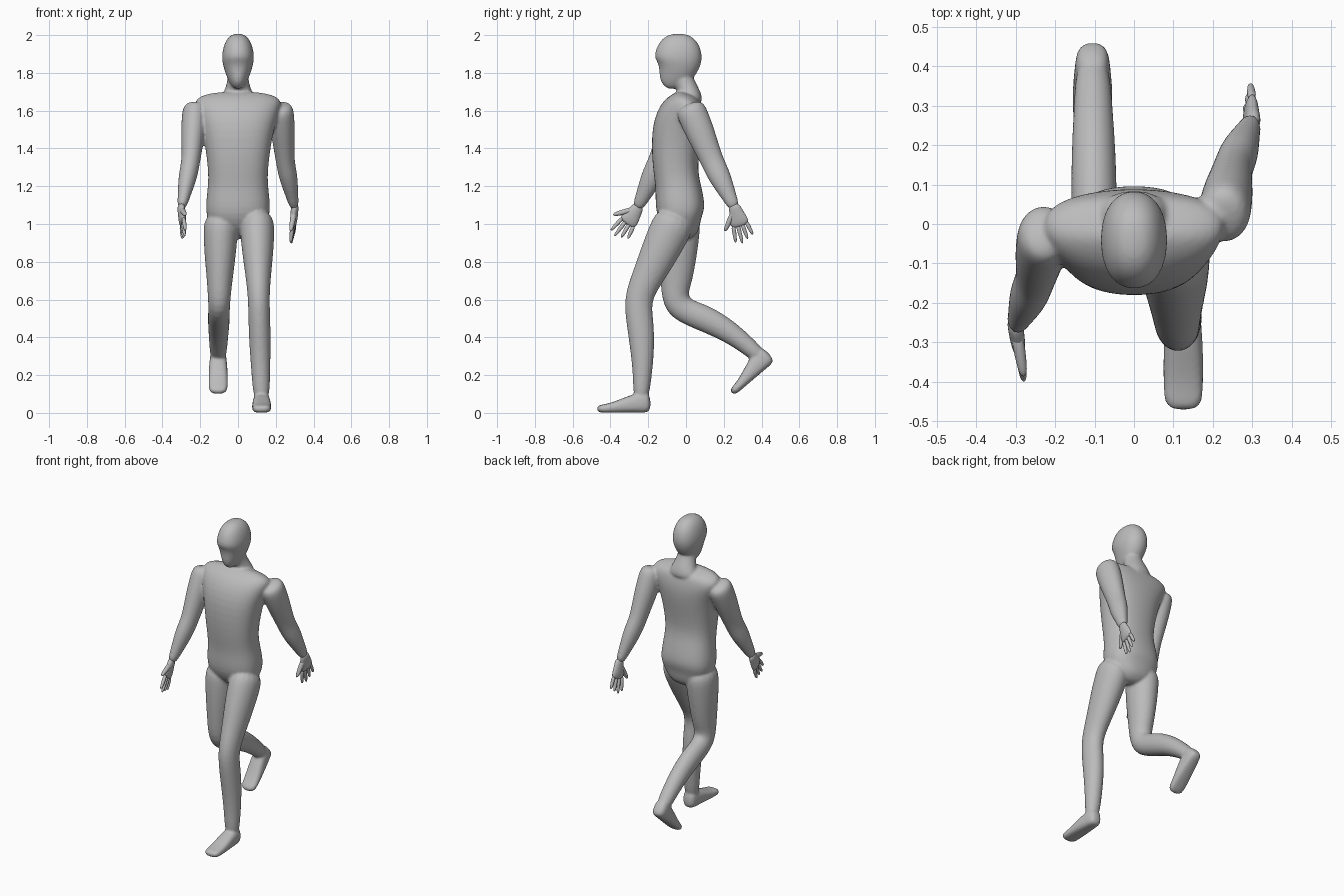
import bpy, bmesh, math
from mathutils import Vector, Matrix

cube = bpy.data.objects.get("Cube")
if cube:
    bpy.data.objects.remove(cube)

shade = (.5, .5, .5, 1)
grey = bpy.data.materials.new("plain_grey")
grey.use_nodes = True
grey.diffuse_color = shade
grey.node_tree.nodes["Principled BSDF"].inputs["Base Color"].default_value = shade


def loft(bm, sections, side=(1, 0, 0), sides=16, power=2, matrix=Matrix()):
    """Skin rounded rings (centre, half width, half depth) along a path."""
    points = [Vector(section[0]) for section in sections]
    last = len(points) - 1
    rings = []
    for i, (centre, wide, deep) in enumerate(sections):
        tangent = (points[min(i + 1, last)] - points[max(i - 1, 0)]).normalized()
        u = Vector(side)
        u = (u - tangent * u.dot(tangent)).normalized()
        v = tangent.cross(u)
        ring = []
        for k in range(sides):
            angle = math.tau * k / sides
            c, s = math.cos(angle), math.sin(angle)
            x = math.copysign(abs(c) ** (2 / power), c) * wide
            y = math.copysign(abs(s) ** (2 / power), s) * deep
            ring.append(bm.verts.new(matrix @ (points[i] + u * x + v * y)))
        rings.append(ring)
    for lower, upper in zip(rings, rings[1:]):
        for k in range(sides):
            j = (k + 1) % sides
            bm.faces.new((lower[k], lower[j], upper[j], upper[k]))
    bm.faces.new(reversed(rings[0]))
    bm.faces.new(rings[-1])


def ring(z, y, wide, deep, x=0):
    return (x, y, z), wide, deep


def ease(start, end, t):
    return (start + end + (start - end) * math.cos(math.pi * t)) / 2


def limb(bm, joints, wide, deep, bow=0, steps=4):
    """Two-part limb: thickness eases between joints, muscles swell midway."""
    joints = [Vector(joint) for joint in joints]
    sections = []
    for part in range(2):
        start, end = joints[part], joints[part + 1]
        back = Vector((1, 0, 0)).cross(end - start).normalized()
        for k in range(steps + part):
            t = k / steps
            swell = math.sin(math.pi * t)
            centre = start.lerp(end, t) + back * bow * swell * part
            sections.append((centre,
                             ease(wide[part], wide[part + 1], t) + swell * .007,
                             ease(deep[part], deep[part + 1], t) + swell * .007))
    loft(bm, sections)


def finish(name, bm):
    bmesh.ops.recalc_face_normals(bm, faces=bm.faces[:])
    mesh = bpy.data.meshes.new(name)
    bm.to_mesh(mesh)
    bm.free()
    mesh.materials.append(grey)
    mesh.shade_smooth()
    obj = bpy.data.objects.new(name, mesh)
    bpy.context.collection.objects.link(obj)
    rounding = obj.modifiers.new("rounding", 'SUBSURF')
    rounding.levels = rounding.render_levels = 2
    return obj


def hand(name, wrist, along, across):
    """Palm, four fanned fingers and a thumb."""
    bm = bmesh.new()
    along, across = along.normalized(), across.normalized()

    def at(reach, spread):
        return wrist + along * reach + across * spread

    def digit(base, tip, thick):
        middle = base.lerp(tip, .5)
        loft(bm, [(base, thick, thick), (middle, thick * .9, thick * .9),
                  (tip, thick * .6, thick * .6)], side=across, sides=8)

    loft(bm, [(at(-.03, 0), .03, .022), (at(.02, 0), .038, .02),
              (at(.06, 0), .052, .02), (at(.1, 0), .05, .014)], side=across, sides=12)
    for finger in range(4):
        spread = (finger - 1.5) * .024
        digit(at(.08, spread), at(.19 - abs(finger - 2) * .015, spread * 1.4), .013)
    digit(at(.01, .01), at(.1, .09), .018)
    finish(name, bm)


body = bmesh.new()

# torso from crotch to shoulder line
loft(body, [
    ring(z=.93, y=.04, wide=.07, deep=.04),
    ring(z=.99, y=-.01, wide=.15, deep=.1),
    ring(z=1.07, y=-.03, wide=.18, deep=.14),
    ring(z=1.2, y=-.04, wide=.16, deep=.12),
    ring(z=1.3, y=-.06, wide=.16, deep=.12),
    ring(z=1.5, y=-.05, wide=.19, deep=.14),
    ring(z=1.61, y=-.02, wide=.23, deep=.12),
    ring(z=1.66, y=.01, wide=.24, deep=.08),
    ring(z=1.69, y=.02, wide=.13, deep=.05)], power=2.4)

# neck
loft(body, [
    ring(z=1.62, y=.03, wide=.12, deep=.07),
    ring(z=1.69, y=.02, wide=.08, deep=.06),
    ring(z=1.75, y=-.01, wide=.056, deep=.053),
    ring(z=1.82, y=-.03, wide=.056, deep=.06)])

# head: egg that narrows and moves forward towards the chin
skull = []
for k in range(-4, 5):
    angle = k * math.pi / 9
    t = math.sin(angle)
    jaw = min(t, 0)
    size = math.cos(angle) ** .8 * (1 + jaw * .3)
    skull.append(ring(z=1.87 + t * .14, y=-.04 - jaw * jaw * .08,
                      wide=size * .088, deep=size * .13))
loft(body, skull, power=2.2)

# legs: left steps forward, right trails with a bent knee
leg_shape = dict(wide=(.093, .057, .042), deep=(.112, .074, .04))
limb(body, [(.1, -.04, 1.06), (.11, -.26, .6), (.125, -.24, .05)], bow=.02, **leg_shape)
limb(body, [(-.09, -.03, 1.06), (-.1, -.06, .56), (-.105, .42, .27)], bow=.04, **leg_shape)

# feet: one wedge, flat on the left and lifted on the right
sole = []
for k in range(6):
    t = k / 5
    height = ease(.058, .02, t)
    sole.append(ring(z=height, y=-t * .29, wide=.04 + math.sin(t * 2.4) * .012, deep=height))
for spot, tilt in (((.125, -.185, 0), 0), ((-.105, .475, .275), 40)):
    place = Matrix.Translation(spot) @ Matrix.Rotation(math.radians(tilt), 4, 'X')
    loft(body, sole, power=2.8, matrix=place)

# arms and hands: left swings back, right swings forward
for name, sign, pitch in (("left_hand", 1, .3), ("right_hand", -1, -.6)):
    swing = Vector((sign, sign, 1))
    shoulder, elbow, wrist = (Vector(joint) * swing for joint in (
        (.225, .01, 1.64), (.25, .14, 1.33), (.3, .26, 1.08)))
    limb(body, [shoulder, elbow, wrist], wide=(.066, .05, .024), deep=(.08, .062, .03))
    c, s = math.cos(pitch), math.sin(pitch)
    hand(name, wrist, Vector((-sign * .08, s, -c)), Vector((-sign * .15, -c, -s)))

# merge the body parts into one soft skin
skin = finish("body", body)
merge = skin.modifiers.new("merge", 'REMESH')
merge.mode = 'VOXEL'
merge.voxel_size = .008
merge.use_smooth_shade = True
soften = skin.modifiers.new("soften", 'SMOOTH')
soften.iterations = 5
